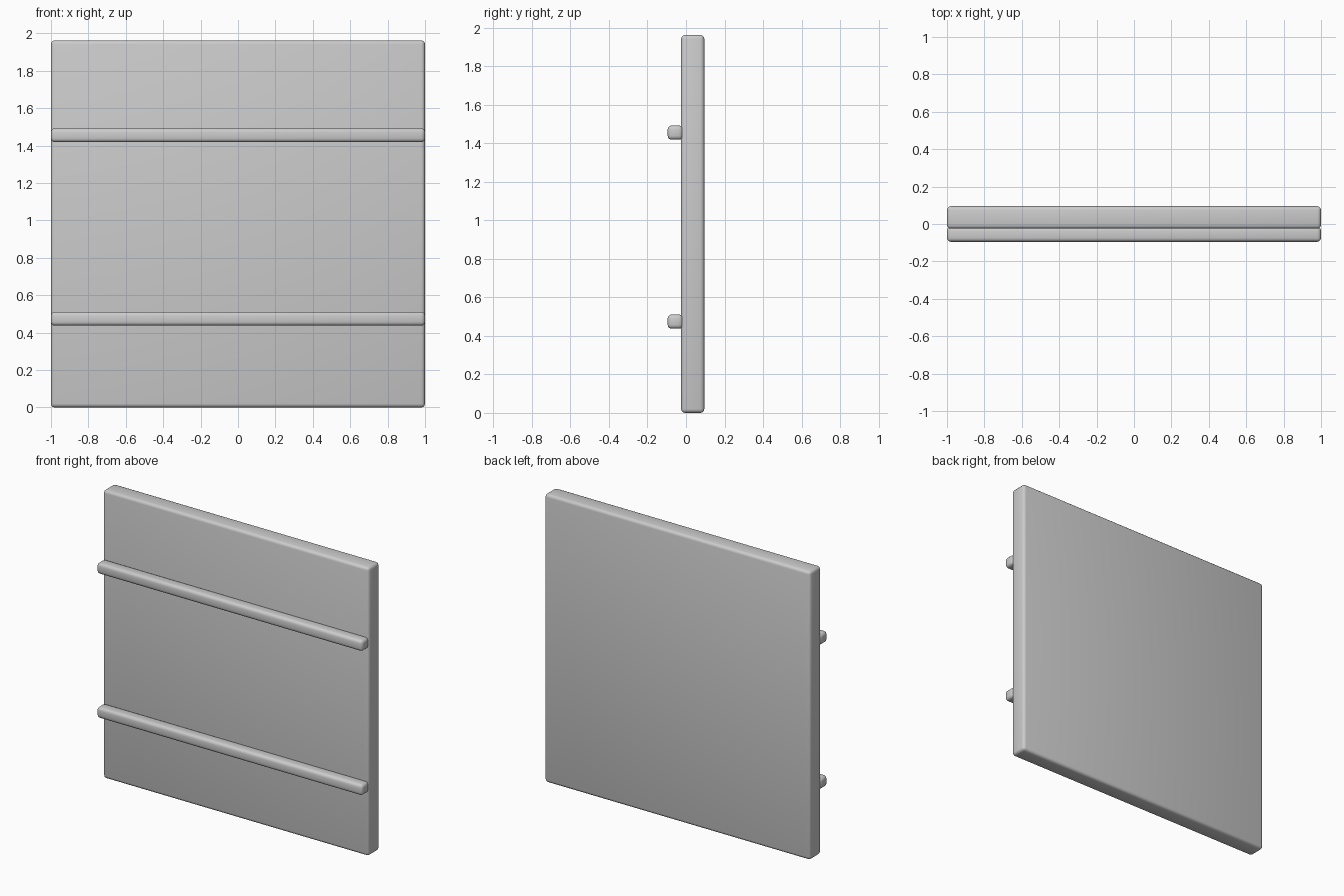
import bpy
from mathutils import Vector

if "Cube" in bpy.data.objects:
    bpy.data.objects.remove(bpy.data.objects["Cube"])


def rounded_box(name, lo, hi, bevel):
    """Box between two corners with softly rounded edges."""
    lo, hi = Vector(lo), Vector(hi)
    bpy.ops.mesh.primitive_cube_add(size=1, location=(lo + hi) / 2)
    ob = bpy.context.object
    ob.name = name
    ob.scale = hi - lo
    bpy.ops.object.transform_apply(location=False, rotation=False, scale=True)
    mod = ob.modifiers.new("rounded_edges", 'BEVEL')
    mod.width = bevel
    mod.segments = 3
    bpy.ops.object.modifier_apply(modifier=mod.name)
    bpy.ops.object.shade_smooth_by_angle()
    return ob


# Main flat panel
rounded_box("panel", (-1, -0.025, 0), (1, 0.095, 1.962), 0.02)

# Two horizontal rails, slightly sunk into the front face
for name, z in (("lower_rail", 0.474), ("upper_rail", 1.455)):
    rounded_box(name, (-1, -0.095, z - 0.037), (1, -0.016, z + 0.037), 0.02)
